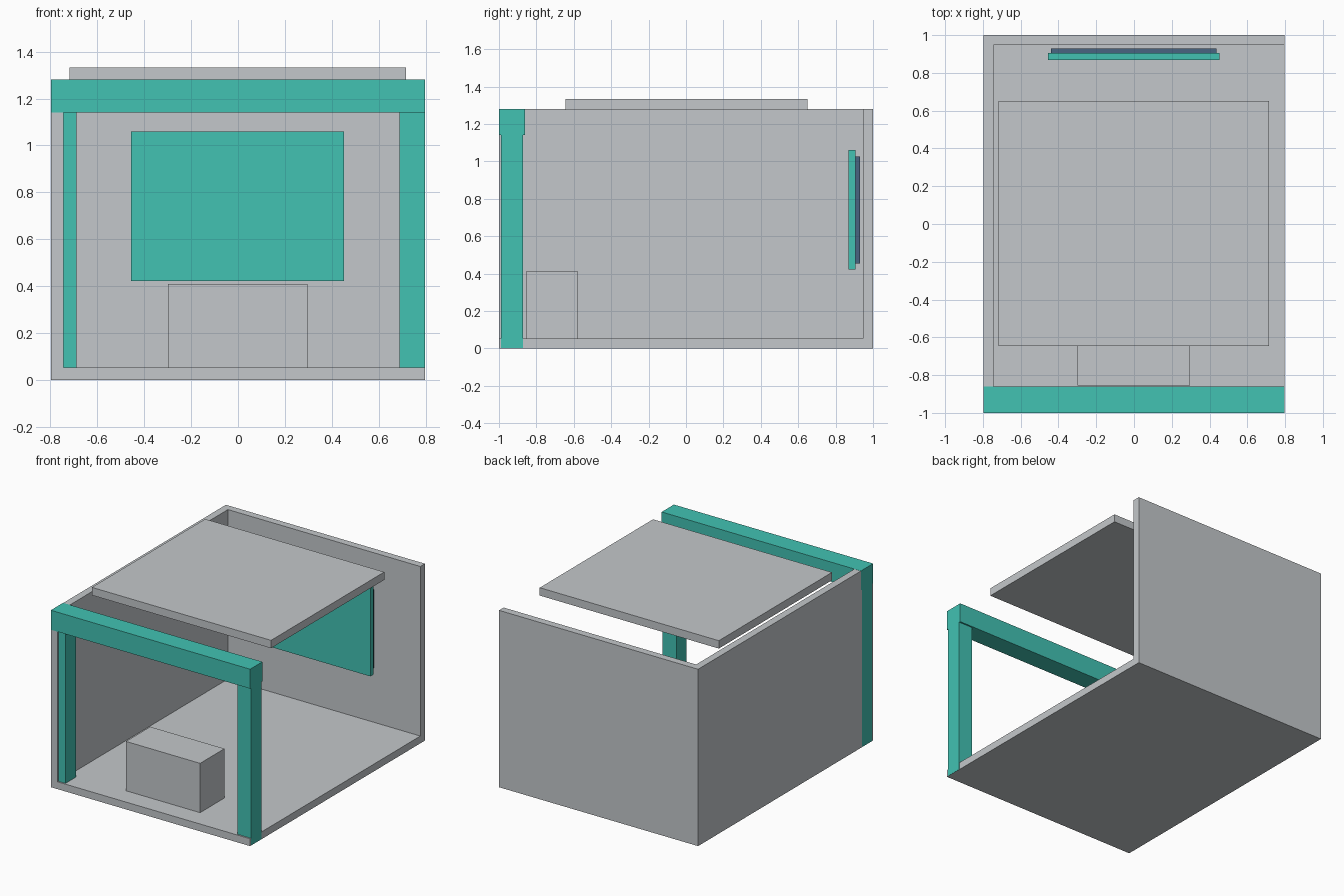
import bpy
from mathutils import Vector

cube = bpy.data.objects.get("Cube")
if cube:
    bpy.data.objects.remove(cube, do_unlink=True)


def make_material(name, color):
    mat = bpy.data.materials.new(name)
    mat.use_nodes = True
    mat.diffuse_color = (*color, 1)
    mat.node_tree.nodes["Principled BSDF"].inputs["Base Color"].default_value = (*color, 1)
    return mat


grey = make_material("light grey", (0.55, 0.575, 0.595))
teal = make_material("teal", (0.054, 0.54, 0.45))
slate = make_material("slate blue", (0.065, 0.13, 0.22))


def box(name, x, y, z, mat):
    """Box spanning the given (low, high) range on each axis."""
    low, high = Vector((x[0], y[0], z[0])), Vector((x[1], y[1], z[1]))
    bpy.ops.mesh.primitive_cube_add(size=1)
    obj = bpy.context.object
    obj.name = obj.data.name = name
    for v in obj.data.vertices:
        v.co = [(a + b) / 2 + c * (b - a) for a, b, c in zip(low, high, v.co)]
    obj.data.materials.append(mat)
    return obj


W = 0.797      # half width
H = 1.28       # wall height
T = 0.053      # wall thickness
EPS = 0.001    # keeps the frame just proud of the shell

# Open shell: floor, back wall and one side wall
box("floor", (-W, W), (-1, 1), (0, T), grey)
box("back_wall", (-W, W), (1 - T, 1), (0, H), grey)
box("side_wall", (-W, T - W), (-1, 1 - T), (T, H), grey)
# Lower edge of the side wall is covered by the floor slab

# Front frame
for side, name in ((-1, "right_post"), (1, "left_post")):
    xs = sorted((side * 0.688, side * (W + EPS)))
    box(name, xs, (-0.99, -0.872), (EPS, 1.2), teal)
box("front_beam", (-W - EPS, W + EPS), (-1 - EPS, -0.861), (1.14, H + EPS), teal)

# Floating roof panel
box("roof_panel", (-0.718, 0.716), (-0.645, 0.65), (1.275, 1.332), grey)

# Counter behind the front frame
box("counter", (-0.298, 0.296), (-0.856, -0.578), (T, 0.41), grey)

# Display panel and its backing
box("display_panel", (-0.456, 0.452), (0.869, 0.906), (0.422, 1.06), teal)
box("display_backing", (-0.44, 0.436), (0.906, 0.93), (0.455, 1.025), slate)
